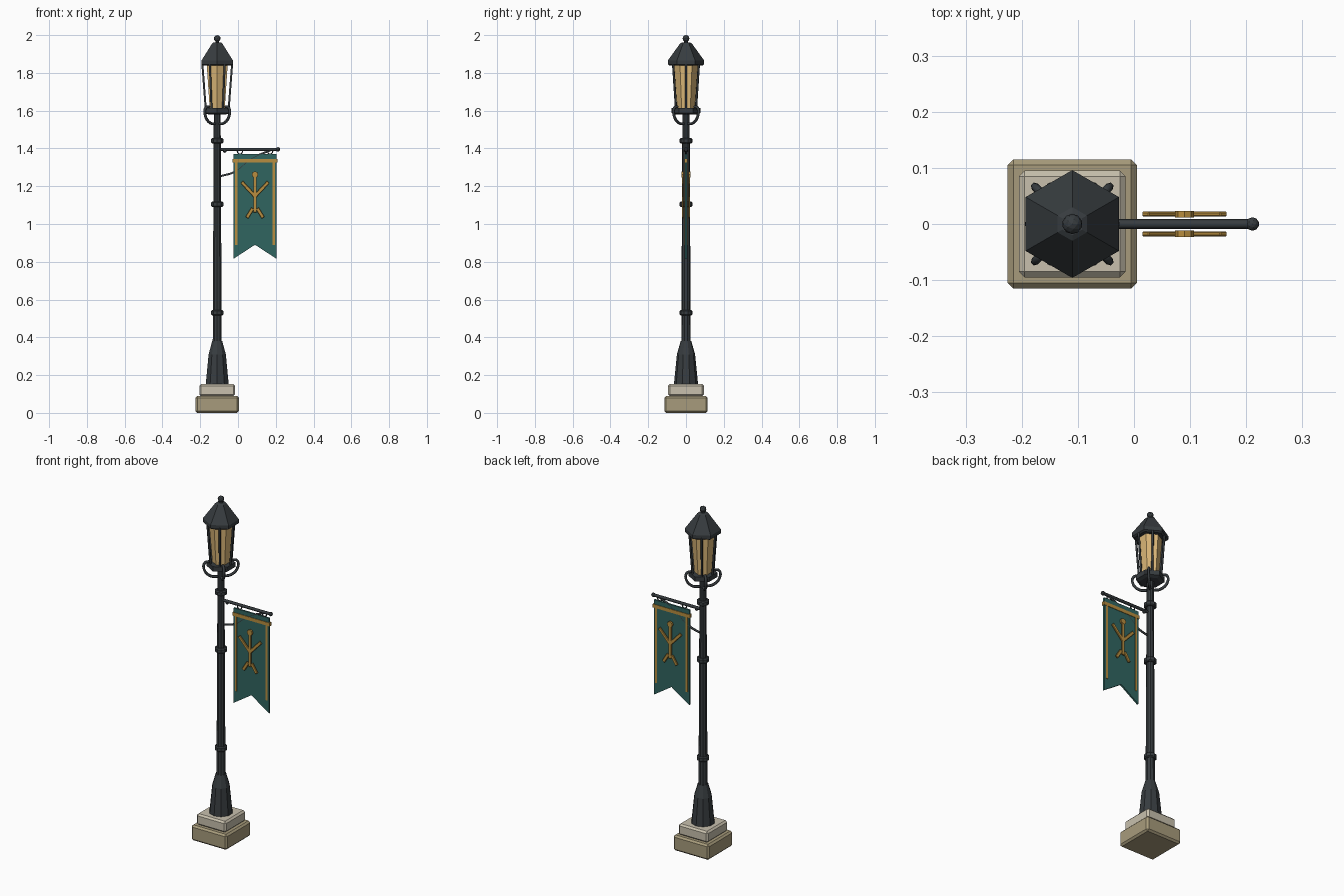
import bpy, bmesh, math
from mathutils import Vector, Matrix

if "Cube" in bpy.data.objects:
    bpy.data.objects.remove(bpy.data.objects["Cube"])

PX = -0.11   # x of the post axis
BX = 0.09    # x of the banner centre


def material(name, rgb):
    m = bpy.data.materials.new(name)
    m.diffuse_color = (*rgb, 1)
    m.use_nodes = True
    m.node_tree.nodes["Principled BSDF"].inputs["Base Color"].default_value = m.diffuse_color
    return m


IRON = material("iron", (0.038, 0.045, 0.05))
TEAL = material("teal_cloth", (0.03, 0.13, 0.118))
GOLD = material("gold", (0.48, 0.27, 0.05))
STONE = material("stone", (0.39, 0.33, 0.2))
PALE = material("pale_stone", (0.58, 0.53, 0.42))
GLASS = material("warm_glass", (0.72, 0.48, 0.19))


def finish(name, bm, mat):
    bmesh.ops.recalc_face_normals(bm, faces=bm.faces)
    me = bpy.data.meshes.new(name)
    bm.to_mesh(me)
    bm.free()
    ob = bpy.data.objects.new(name, me)
    bpy.context.collection.objects.link(ob)
    me.materials.append(mat)
    return ob


def lathe(name, profile, n, mat):
    """Faceted solid around the post axis from (radius, z) pairs."""
    bm = bmesh.new()
    rings = [[bm.verts.new((PX + r * math.cos(math.pi / 2 + 2 * math.pi * i / n),
                            r * math.sin(math.pi / 2 + 2 * math.pi * i / n), z))
              for i in range(n)] for r, z in profile]
    for a, b in zip(rings, rings[1:]):
        for i in range(n):
            j = (i + 1) % n
            bm.faces.new((a[i], a[j], b[j], b[i]))
    bm.faces.new(rings[0])
    bm.faces.new(rings[-1])
    return finish(name, bm, mat)


def box(name, center, size, mat, bevel=0, tilt=0):
    bm = bmesh.new()
    m = Matrix.Translation(center) @ Matrix.Rotation(tilt, 4, 'Y') @ Matrix.Diagonal((*size, 1))
    bmesh.ops.create_cube(bm, size=1, matrix=m)
    if bevel:
        bmesh.ops.bevel(bm, geom=bm.edges[:], offset=bevel, segments=1, affect='EDGES')
    return finish(name, bm, mat)


def ball(name, center, r, mat):
    bm = bmesh.new()
    bmesh.ops.create_icosphere(bm, subdivisions=2, radius=r, matrix=Matrix.Translation(center))
    return finish(name, bm, mat)


def tube(name, pts, r, mat, smooth=True, closed=False):
    cu = bpy.data.curves.new(name, 'CURVE')
    cu.dimensions = '3D'
    cu.bevel_depth = r
    cu.bevel_resolution = 1
    cu.resolution_u = 4
    cu.use_fill_caps = True
    if smooth:
        sp = cu.splines.new('BEZIER')
        sp.bezier_points.add(len(pts) - 1)
        for b, p in zip(sp.bezier_points, pts):
            b.co = p
            b.handle_left_type = b.handle_right_type = 'AUTO'
    else:
        sp = cu.splines.new('POLY')
        sp.points.add(len(pts) - 1)
        for b, p in zip(sp.points, pts):
            b.co = (*p, 1)
    sp.use_cyclic_u = closed
    cu.materials.append(mat)
    ob = bpy.data.objects.new(name, cu)
    bpy.context.collection.objects.link(ob)
    bpy.ops.object.select_all(action='DESELECT')
    ob.select_set(True)
    bpy.context.view_layer.objects.active = ob
    bpy.ops.object.convert(target='MESH')
    return bpy.context.object


# Stone plinth
box("plinth_lower", (PX, 0, 0.045), (0.23, 0.23, 0.09), STONE, 0.01)
box("plinth_upper", (PX, 0, 0.121), (0.19, 0.19, 0.065), PALE, 0.01)

# Post with flared foot and collars
lathe("post_foot", [(0.064, 0.15), (0.048, 0.31), (0.028, 0.38)], 10, IRON)
lathe("post", [(0.025, 0.37), (0.019, 1.6)], 10, IRON)
for i, z in enumerate((0.53, 1.105, 1.44)):
    lathe(f"collar_{i}", [(0.028, z - 0.014), (0.034, z - 0.009), (0.034, z + 0.009),
                          (0.028, z + 0.014)], 10, IRON)

# Lantern
lathe("lantern_floor", [(0.055, 1.58), (0.076, 1.588), (0.076, 1.615)], 6, IRON)
lathe("lantern_glass", [(0.046, 1.61), (0.064, 1.845)], 6, GLASS)
lathe("lantern_roof", [(0.085, 1.838), (0.096, 1.845), (0.096, 1.866), (0.03, 1.957),
                       (0.02, 1.962)], 6, IRON)
lathe("finial_neck", [(0.013, 1.955), (0.009, 1.972)], 6, IRON)
ball("finial", (PX, 0, 1.982), 0.018, IRON)
for i in range(6):
    a = i * math.pi / 3
    c, s = math.cos(a), math.sin(a)
    tube(f"lantern_bar_{i}", [(PX + 0.06 * c, 0.06 * s, 1.6), (PX + 0.079 * c, 0.079 * s, 1.85)],
         0.006, IRON, smooth=False)

# Curled brackets under the lantern
for i in range(4):
    a = math.pi / 4 + i * math.pi / 2
    c, s = math.cos(a), math.sin(a)
    curl = [(0.012, 1.53), (0.055, 1.536), (0.09, 1.575), (0.087, 1.615), (0.062, 1.622)]
    tube(f"scroll_{i}", [(PX + r * c, r * s, z) for r, z in curl], 0.0075, IRON)

# Banner arm, brace and hanging rings
tube("banner_arm", [(PX, 0, 1.395), (0.21, 0, 1.395)], 0.0085, IRON, smooth=False)
ball("arm_tip", (0.211, 0, 1.395), 0.012, IRON)
tube("arm_brace", [(PX + 0.015, 0, 1.253), (-0.02, 0, 1.275), (0.07, 0, 1.345),
                   (0.17, 0, 1.39)], 0.006, IRON)
ball("arm_stud", (-0.07, 0, 1.387), 0.01, IRON)
for x in (0.01, 0.17):
    tube("hanging_ring", [(x + 0.014 * math.cos(k * math.pi / 5), 0,
                           1.384 + 0.014 * math.sin(k * math.pi / 5)) for k in range(10)],
         0.0035, IRON, smooth=False, closed=True)

# Swallow-tailed banner
bm = bmesh.new()
outline = [(-0.115, 1.37), (-0.115, 0.815), (0, 0.89), (0.115, 0.815), (0.115, 1.37)]
face = bm.faces.new([bm.verts.new((BX + x, -0.005, z)) for x, z in outline])
ext = bmesh.ops.extrude_face_region(bm, geom=[face])["geom"]
bmesh.ops.translate(bm, vec=(0, 0.01, 0),
                    verts=[v for v in ext if isinstance(v, bmesh.types.BMVert)])
finish("banner", bm, TEAL)
box("banner_top_trim", (BX, 0, 1.335), (0.24, 0.016, 0.02), GOLD)
for side in (-1, 1):
    box("banner_side_trim", (BX + side * 0.099, 0, 1.108), (0.012, 0.015, 0.44), GOLD)

# Branching emblem on both faces
strokes = [((0, 1.262), (0, 1.062))]
for side in (-1, 1):
    strokes += [((0, 1.147), (side * 0.07, 1.222)), ((side * 0.012, 1.083), (side * 0.043, 1.033))]
for y in (-0.0175, 0.0175):
    for p, q in strokes:
        a, b = Vector((BX + p[0], y, p[1])), Vector((BX + q[0], y, q[1]))
        d = b - a
        box("emblem_stroke", (a + b) / 2, (0.018, 0.009, d.length), GOLD, 0.002,
            math.atan2(d.x, d.z))
    bm = bmesh.new()
    bmesh.ops.create_cone(bm, cap_ends=True, segments=8, radius1=0.017, radius2=0.017, depth=0.011,
                          matrix=Matrix.Translation((BX, y, 1.262)) @ Matrix.Rotation(math.pi / 2, 4, 'X'))
    finish("emblem_head", bm, GOLD)
